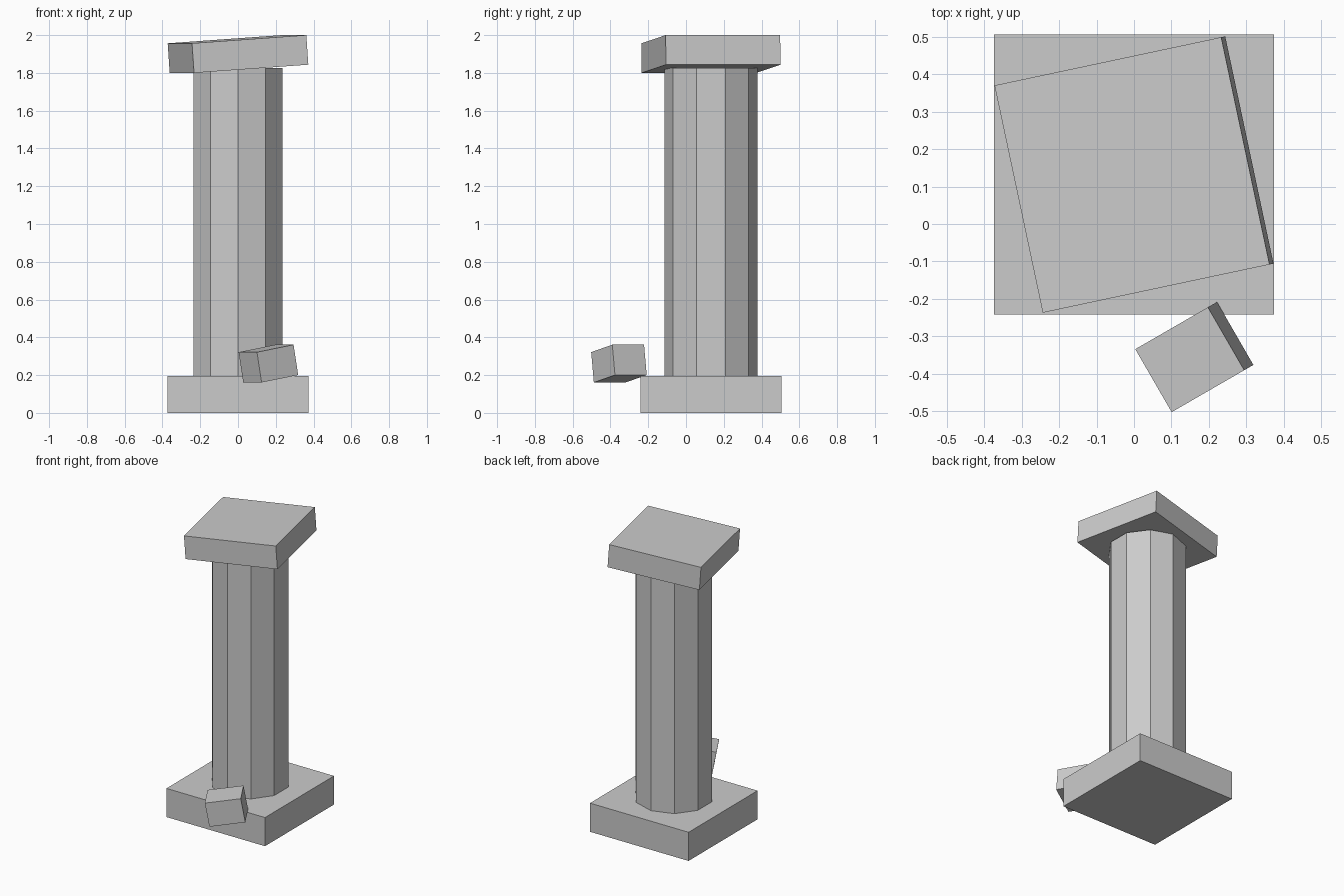
import bpy
from math import radians

if "Cube" in bpy.data.objects:
    bpy.data.objects.remove(bpy.data.objects["Cube"], do_unlink=True)

# Plain grey stone
stone = bpy.data.materials.new("grey_stone")
stone.use_nodes = True
colour = (0.6, 0.6, 0.6, 1)
stone.diffuse_color = colour
stone.node_tree.nodes["Principled BSDF"].inputs["Base Color"].default_value = colour

CENTRE_Y = 0.132
BASE_TOP = 0.196
SHAFT_TOP = 1.825


def finish(name):
    obj = bpy.context.object
    obj.name = obj.data.name = name
    obj.data.materials.append(stone)
    return obj


def block(name, size, location, tilt=0, turn=0):
    """Box tilted about its own y axis, then turned about z."""
    bpy.ops.mesh.primitive_cube_add(size=1, location=location,
                                    rotation=(0, radians(-tilt), radians(turn)))
    obj = finish(name)
    obj.scale = size
    return obj


# Square plinth
block("base_slab", (0.746, 0.746, BASE_TOP), (0, CENTRE_Y, BASE_TOP / 2))

# Ten-sided shaft
bpy.ops.mesh.primitive_cylinder_add(vertices=10, radius=0.247,
                                    depth=SHAFT_TOP - BASE_TOP,
                                    location=(0, CENTRE_Y, (SHAFT_TOP + BASE_TOP) / 2))
finish("column_shaft")

# Skewed capital slab
block("top_slab", (0.62, 0.62, 0.157), (0, CENTRE_Y, 1.9), tilt=4, turn=12)

# Loose broken chunk in front of the plinth
block("stone_chunk", (0.227, 0.194, 0.163), (0.161, -0.355, 0.261), tilt=10, turn=30)
